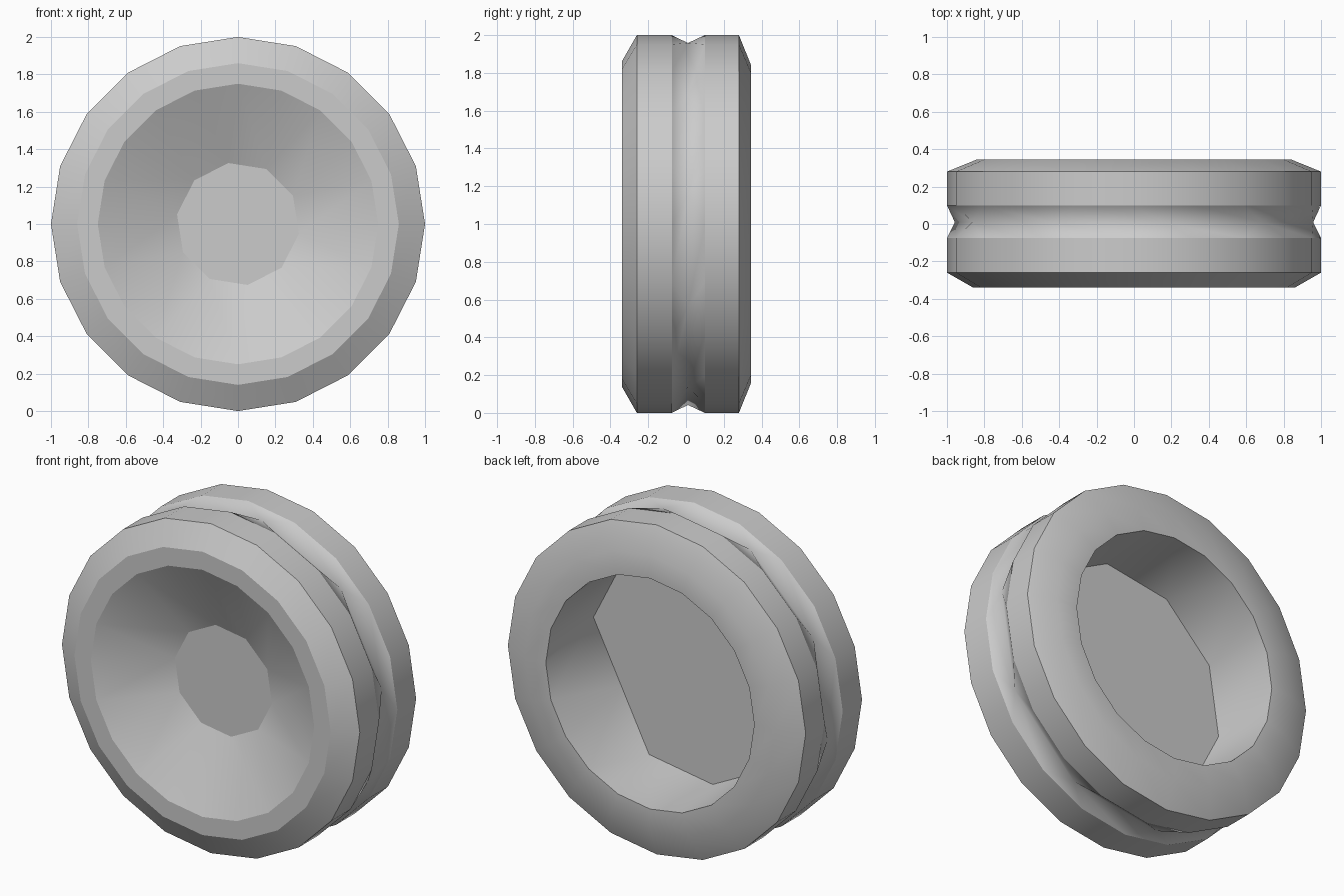
import bpy, bmesh
from math import sin, cos, radians

cube = bpy.data.objects.get("Cube")
if cube:
    bpy.data.objects.remove(cube, do_unlink=True)

SIDES = 20
STEP = 360 / SIDES

# Wheel profile from front hub to back recess: depth y, radius, sharp crease,
# and pair start (0 or 1) where neighbouring corners merge into a 10-sided ring
PROFILE = [
    (-0.14, 0.33, True, 1),      # front hub disc
    (-0.34, 0.75, True, None),   # dish edge
    (-0.34, 0.86, True, None),   # front lip
    (-0.26, 1.0, True, None),    # front chamfer
    (-0.075, 1.0, True, None),
    (0.01, 0.97, False, 0),      # groove floor
    (0.10, 1.0, True, None),
    (0.28, 1.0, True, None),     # back chamfer
    (0.345, 0.84, False, None),
    (0.345, 0.70, True, None),   # back opening
    (-0.10, 0.70, True, 0),      # recess floor
]


def corner_angle(i, pair):
    if pair is None:
        return i * STEP
    first = i - (i - pair) % 2
    return (first + 0.5) * STEP


bm = bmesh.new()
ring_id = bm.verts.layers.int.new("ring")
rings = []
for n, (y, r, sharp, pair) in enumerate(PROFILE):
    ring = []
    for i in range(SIDES):
        a = corner_angle(i, pair) % 360
        # The recess floor has one corner cut straight across
        cut = n == len(PROFILE) - 1 and abs(a - 333) < 1
        rad = r * cos(radians(36)) if cut else r
        v = bm.verts.new((rad * cos(radians(a)), y, 1 + rad * sin(radians(a))))
        v[ring_id] = n
        ring.append(v)
    rings.append(ring)

# Bands between rings, then the two end discs
for a, b in zip(rings, rings[1:]):
    for i in range(SIDES):
        j = (i + 1) % SIDES
        bm.faces.new((a[i], a[j], b[j], b[i]))
bm.faces.new(rings[0])
bm.faces.new(rings[-1])
bmesh.ops.remove_doubles(bm, verts=bm.verts[:], dist=0.0005)
bmesh.ops.recalc_face_normals(bm, faces=bm.faces[:])

# Smooth around the wheel, creased along the sharp rings
for f in bm.faces:
    f.smooth = True
for e in bm.edges:
    p, q = (v[ring_id] for v in e.verts)
    if p == q and PROFILE[p][2]:
        e.smooth = False

mesh = bpy.data.meshes.new("wheel")
bm.to_mesh(mesh)
bm.free()
wheel = bpy.data.objects.new("wheel", mesh)
bpy.context.collection.objects.link(wheel)

grey = bpy.data.materials.new("light grey")
grey.use_nodes = True
colour = (0.6, 0.6, 0.6, 1)
grey.diffuse_color = colour
grey.node_tree.nodes["Principled BSDF"].inputs["Base Color"].default_value = colour
mesh.materials.append(grey)
